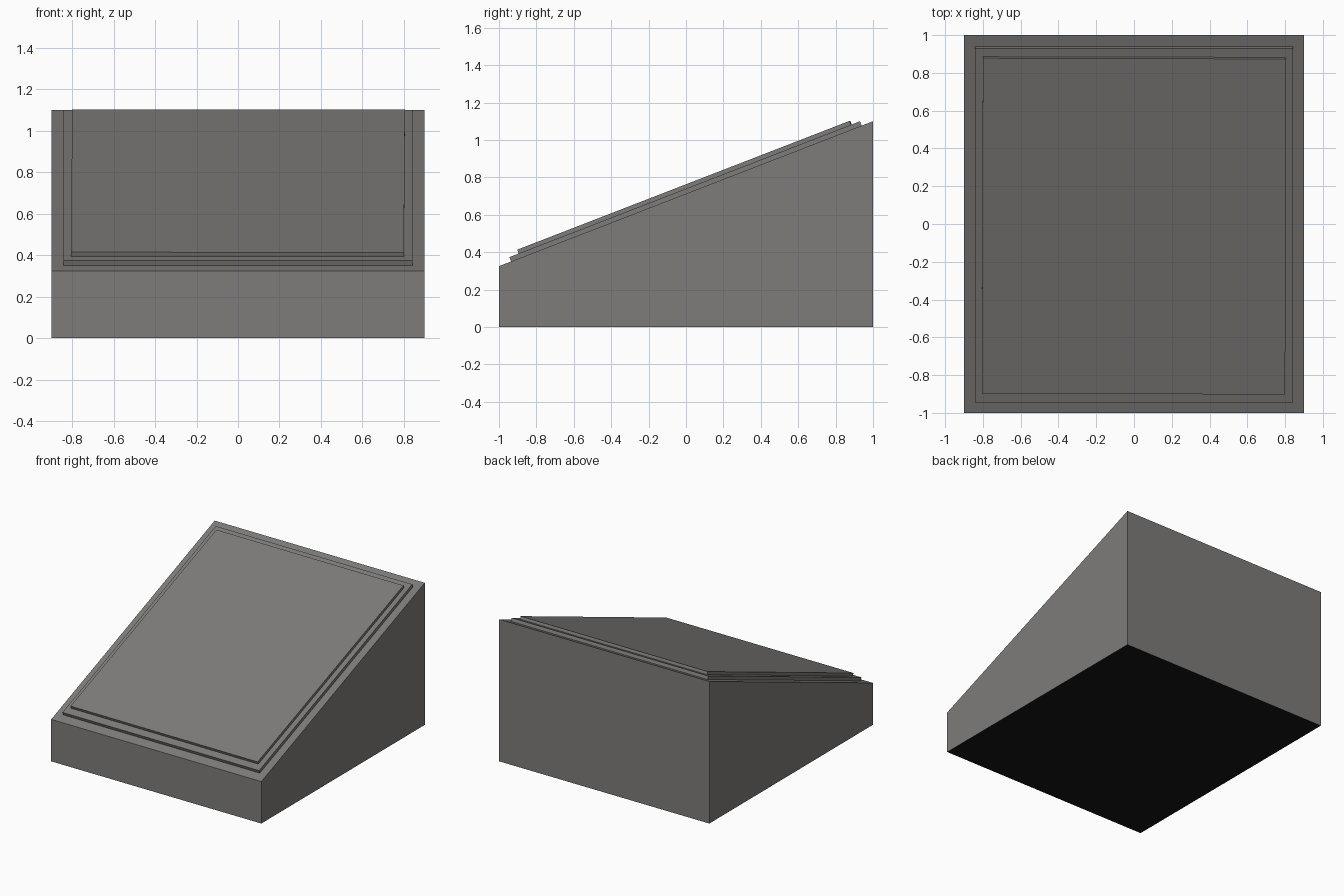
import bpy, bmesh, math
from mathutils import Matrix

if "Cube" in bpy.data.objects:
    bpy.data.objects.remove(bpy.data.objects["Cube"])

FRONT_Z, BACK_Z = 0.325, 1.10
SLOPE = math.atan2(BACK_Z - FRONT_Z, 2.0)


def material(name, colour):
    mat = bpy.data.materials.new(name)
    mat.diffuse_color = (*colour, 1)
    mat.use_nodes = True
    mat.node_tree.nodes["Principled BSDF"].inputs["Base Color"].default_value = mat.diffuse_color
    return mat


grey = material("dark grey", (0.209, 0.201, 0.193))
black = material("black", (0.008, 0.008, 0.008))


def finish(bm, name, *mats):
    bmesh.ops.recalc_face_normals(bm, faces=bm.faces)
    # Any second material goes on the underside
    if len(mats) > 1:
        bm.normal_update()
        for face in bm.faces:
            face.material_index = int(face.normal.z < -0.9)
    mesh = bpy.data.meshes.new(name)
    bm.to_mesh(mesh)
    bm.free()
    for mat in mats:
        mesh.materials.append(mat)
    obj = bpy.data.objects.new(name, mesh)
    bpy.context.collection.objects.link(obj)
    return obj


# Sloped base: side profile extruded across the width, black underneath
bm = bmesh.new()
profile = [(-1, 0), (1, 0), (1, BACK_Z), (-1, FRONT_Z)]
side = bm.faces.new([bm.verts.new((-0.9, y, z)) for y, z in profile])
ext = bmesh.ops.extrude_face_region(bm, geom=[side], use_keep_orig=True)
bmesh.ops.translate(bm, vec=(1.8, 0, 0),
                    verts=[v for v in ext["geom"] if isinstance(v, bmesh.types.BMVert)])
finish(bm, "wedge_base", grey, black)

# Plates lie on the slope; heights are measured square to it
slope_frame = (Matrix.Translation((0, 0, (FRONT_Z + BACK_Z) / 2))
               @ Matrix.Rotation(SLOPE, 4, 'X'))


def plate(name, width, length, low, high, shift, twist=0.0):
    bm = bmesh.new()
    bmesh.ops.create_cube(bm, size=1)
    bmesh.ops.scale(bm, vec=(width, length, high - low), verts=bm.verts)
    bmesh.ops.translate(bm, vec=(0, shift, (low + high) / 2), verts=bm.verts)
    bmesh.ops.transform(bm, matrix=slope_frame @ Matrix.Rotation(twist, 4, 'Z'), verts=bm.verts)
    finish(bm, name, grey)


# Lower border plate and the slightly twisted panel on top
plate("border_plate", 1.684, 2.01, -0.01, 0.025, 0.002)
plate("top_panel", 1.605, 1.905, 0.02, 0.047, 0.005, -0.0025)
